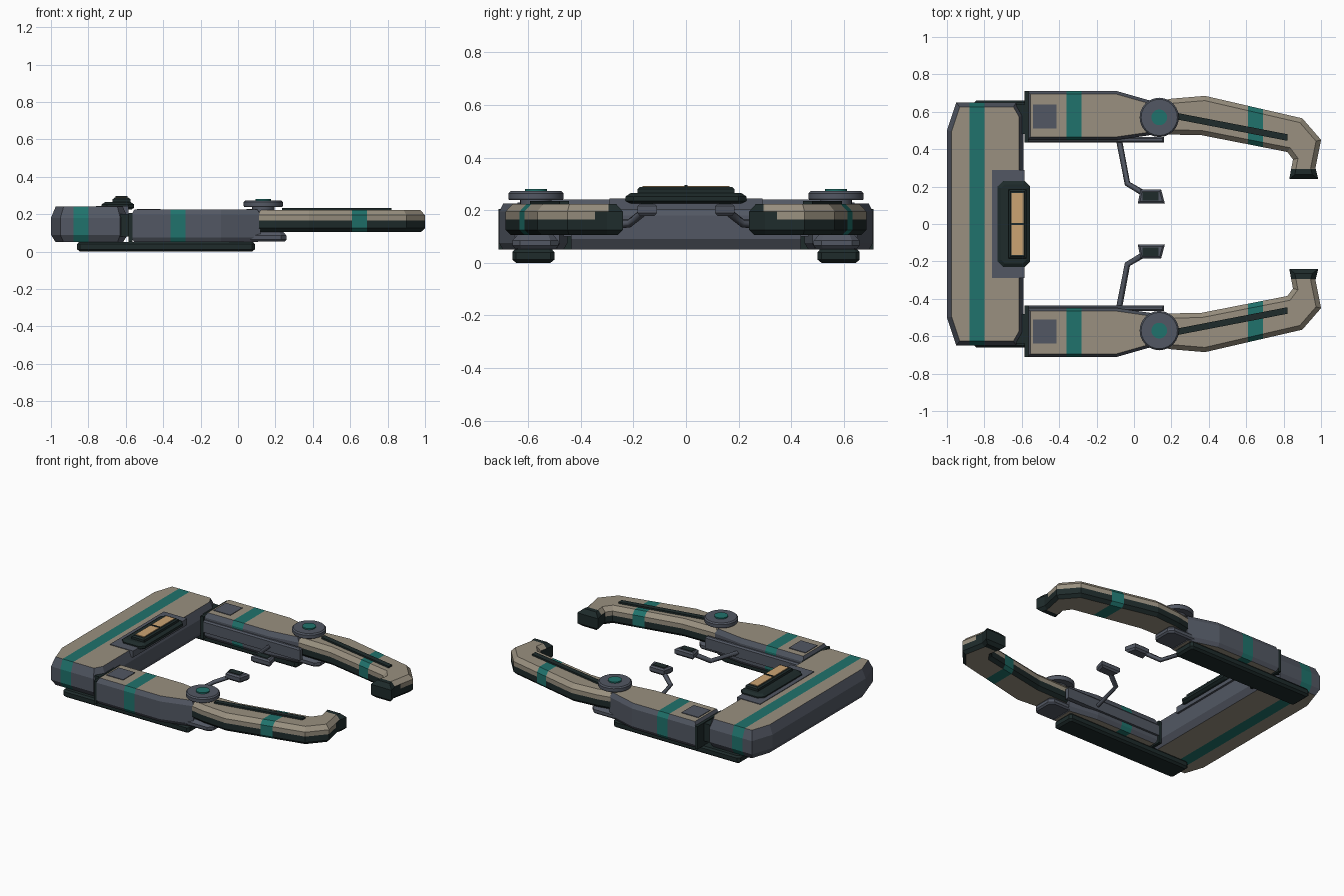
import bpy, bmesh, math
from mathutils import Vector

if "Cube" in bpy.data.objects:
    bpy.data.objects.remove(bpy.data.objects["Cube"], do_unlink=True)


def material(name, rgb):
    m = bpy.data.materials.new(name)
    m.use_nodes = True
    m.diffuse_color = (*rgb, 1)
    m.node_tree.nodes["Principled BSDF"].inputs["Base Color"].default_value = (*rgb, 1)
    return m


MATS = {
    "beige": material("beige_panel", (0.32, 0.28, 0.215)),
    "grey": material("slate_grey", (0.085, 0.097, 0.125)),
    "dark": material("dark_rubber", (0.013, 0.024, 0.024)),
    "teal": material("teal_stripe", (0.014, 0.17, 0.15)),
    "lamp": material("amber_lamp", (0.6, 0.37, 0.17)),
}


def inset(pts, d):
    """Move every edge of a clockwise outline inward by d."""
    out = []
    for i, p in enumerate(pts):
        p, a, b = Vector(p), Vector(pts[i - 1]), Vector(pts[(i + 1) % len(pts)])
        e, f = (p - a).normalized(), (b - p).normalized()
        n, m = Vector((e.y, -e.x)), Vector((f.y, -f.x))
        out.append(p + (n + m) * d / (1 + n.dot(m)))
    return out


def mirror(ob):
    mod = ob.modifiers.new("mirror", "MIRROR")
    mod.use_axis = (False, True, False)
    return ob


def solid(name, outline, levels, paint, both=True, cuts=()):
    """Stack inset copies of an outline; paint is a colour or a rule."""
    area = sum(a[0] * b[1] - b[0] * a[1] for a, b in zip(outline, outline[1:] + outline[:1]))
    if area > 0:
        outline = outline[::-1]
    bm = bmesh.new()
    rings = [[bm.verts.new((p[0], p[1], z)) for p in inset(outline, d)] for z, d in levels]
    n = len(outline)
    for lo, hi in zip(rings, rings[1:]):
        for i in range(n):
            bm.faces.new((lo[i], lo[(i + 1) % n], hi[(i + 1) % n], hi[i]))
    bm.faces.new(rings[0])
    bm.faces.new(rings[-1])
    for axis, value in cuts:
        co, no = Vector(), Vector()
        co[axis], no[axis] = value, 1
        bmesh.ops.bisect_plane(bm, geom=bm.verts[:] + bm.edges[:] + bm.faces[:],
                               plane_co=co, plane_no=no, dist=1e-5)
    bmesh.ops.recalc_face_normals(bm, faces=bm.faces[:])
    bm.normal_update()
    me = bpy.data.meshes.new(name)
    used = []
    for f in bm.faces:
        c = paint if isinstance(paint, str) else paint(f.calc_center_median(), f.normal)
        if c not in used:
            used.append(c)
            me.materials.append(MATS[c])
        f.material_index = used.index(c)
    bm.to_mesh(me)
    bm.free()
    ob = bpy.data.objects.new(name, me)
    bpy.context.collection.objects.link(ob)
    return mirror(ob) if both else ob


def rect(x0, x1, y0, y1, c=0.0):
    """Rectangle, with corners cut by c."""
    if not c:
        return [(x0, y0), (x0, y1), (x1, y1), (x1, y0)]
    return [(x0, y0 + c), (x0, y1 - c), (x0 + c, y1), (x1 - c, y1),
            (x1, y1 - c), (x1, y0 + c), (x1 - c, y0), (x0 + c, y0)]


def disc(name, x, y, r, levels, colour):
    ring = [(x + r * math.cos(a * math.tau / 24), y + r * math.sin(a * math.tau / 24))
            for a in range(24)]
    ob = solid(name, ring, levels, colour)
    bpy.ops.object.select_all(action="DESELECT")
    ob.select_set(True)
    bpy.context.view_layer.objects.active = ob
    bpy.ops.object.shade_smooth_by_angle(angle=math.radians(30))


def striped(x0, x1):
    """Beige top and bottom, grey sides, one teal band."""
    def rule(c, n):
        if x0 < c.x < x1:
            return "teal"
        return "beige" if abs(n.z) > 0.9 else "grey"
    return rule


# Main body across the back of the arms
half = [(-1, 0.5), (-0.95, 0.65), (-0.63, 0.65), (-0.59, 0.58)]
solid("body", half + [(x, -y) for x, y in half[::-1]],
      [(0.05, 0.025), (0.09, 0), (0.18, 0), (0.24, 0.025)],
      striped(-0.88, -0.8), False, [(0, -0.88), (0, -0.8)])

# Lamp unit
solid("lamp_base_plate", rect(-0.76, -0.585, -0.29, 0.29), [(0.2, 0), (0.244, 0)], "grey", False)
solid("lamp_housing", rect(-0.73, -0.555, -0.23, 0.23, 0.03),
      [(0.225, 0.015), (0.235, 0), (0.252, 0), (0.265, 0.02)], "dark", False)
solid("lamp_frame", rect(-0.67, -0.575, -0.185, 0.185), [(0.26, 0), (0.28, 0), (0.288, 0.01)],
      "dark", False)
solid("lamp_lens", rect(-0.655, -0.59, 0.005, 0.165), [(0.285, 0), (0.292, 0)], "lamp")
solid("lamp_divider", rect(-0.655, -0.59, -0.005, 0.005), [(0.285, 0), (0.296, 0)], "dark", False)

# Ground skids
solid("skid", rect(-0.86, 0.09, 0.5, 0.66, 0.015),
      [(0, 0.015), (0.012, 0), (0.04, 0), (0.052, 0.01)], "dark")

# Upper arms
solid("hinge_block", rect(-0.63, -0.55, 0.48, 0.64), [(0.08, 0), (0.2, 0)], "dark")
solid("arm_flange", rect(-0.585, -0.565, 0.435, 0.712), [(0.05, 0), (0.205, 0)], "dark")
solid("upper_arm", [(-0.57, 0.71), (-0.09, 0.71), (0.12, 0.65), (0.12, 0.48),
                    (-0.09, 0.45), (-0.57, 0.45)],
      [(0.05, 0.015), (0.075, 0), (0.195, 0), (0.225, 0.016)],
      striped(-0.36, -0.28), cuts=[(0, -0.36), (0, -0.28)])
solid("arm_hatch", rect(-0.54, -0.415, 0.51, 0.64), [(0.22, 0), (0.229, 0)], "grey")
solid("inner_rail", rect(-0.57, 0.16, 0.435, 0.465), [(0.1, 0), (0.17, 0), (0.18, 0.008)], "grey")
solid("elbow_knuckle", rect(0, 0.26, 0.485, 0.66, 0.03),
      [(0.055, 0.01), (0.065, 0), (0.085, 0), (0.106, 0.02)], "grey")


# Forearms with gripping ends
def forearm_paint(c, n):
    if c.y < 0.345 and n.z < 0.6 and n.z > -0.9 or c.y < 0.295:
        return "dark"
    if 0.61 < c.x < 0.69:
        return "teal"
    return "dark" if c.z < 0.155 and n.z > -0.9 else "beige"


solid("forearm", [(0.1, 0.65), (0.2, 0.67), (0.38, 0.685), (0.9, 0.565), (1, 0.45), (0.97, 0.3),
                  (0.985, 0.24), (0.83, 0.24), (0.85, 0.345), (0.82, 0.385), (0.36, 0.475),
                  (0.1, 0.48)],
      [(0.105, 0.02), (0.125, 0), (0.165, 0), (0.195, 0), (0.223, 0.025)], forearm_paint,
      cuts=[(0, 0.61), (0, 0.69), (1, 0.345), (1, 0.295)])
solid("forearm_rod", [(0.235, 0.593), (0.82, 0.48), (0.82, 0.445), (0.235, 0.558)],
      [(0.21, 0), (0.234, 0)], "dark")

# Elbow pivots
disc("pivot_neck", 0.135, 0.57, 0.06, [(0.2, 0), (0.245, 0)], "grey")
disc("pivot_disc", 0.135, 0.57, 0.105, [(0.238, 0.004), (0.244, 0), (0.264, 0), (0.272, 0.008)],
     "grey")
disc("pivot_cap", 0.135, 0.57, 0.042, [(0.27, 0), (0.28, 0)], "teal")

# Control levers on the inner sides
cu = bpy.data.curves.new("control_lever", "CURVE")
cu.dimensions = "3D"
cu.bevel_depth, cu.bevel_resolution, cu.use_fill_caps = 0.016, 0, True
path = [(-0.08, 0.45, 0.13), (-0.035, 0.215, 0.15), (0.05, 0.165, 0.19)]
sp = cu.splines.new("POLY")
sp.points.add(len(path) - 1)
for pt, p in zip(sp.points, path):
    pt.co = (*p, 1)
cu.materials.append(MATS["grey"])
lever = bpy.data.objects.new("control_lever", cu)
bpy.context.collection.objects.link(lever)
mirror(lever)
solid("lever_pad", [(0.035, 0.185), (0.145, 0.185), (0.165, 0.11), (0.02, 0.11)],
      [(0.178, 0.01), (0.19, 0), (0.215, 0), (0.224, 0.01)], "grey")
solid("lever_pad_grip", rect(0.045, 0.13, 0.125, 0.17), [(0.22, 0), (0.228, 0)], "dark")
